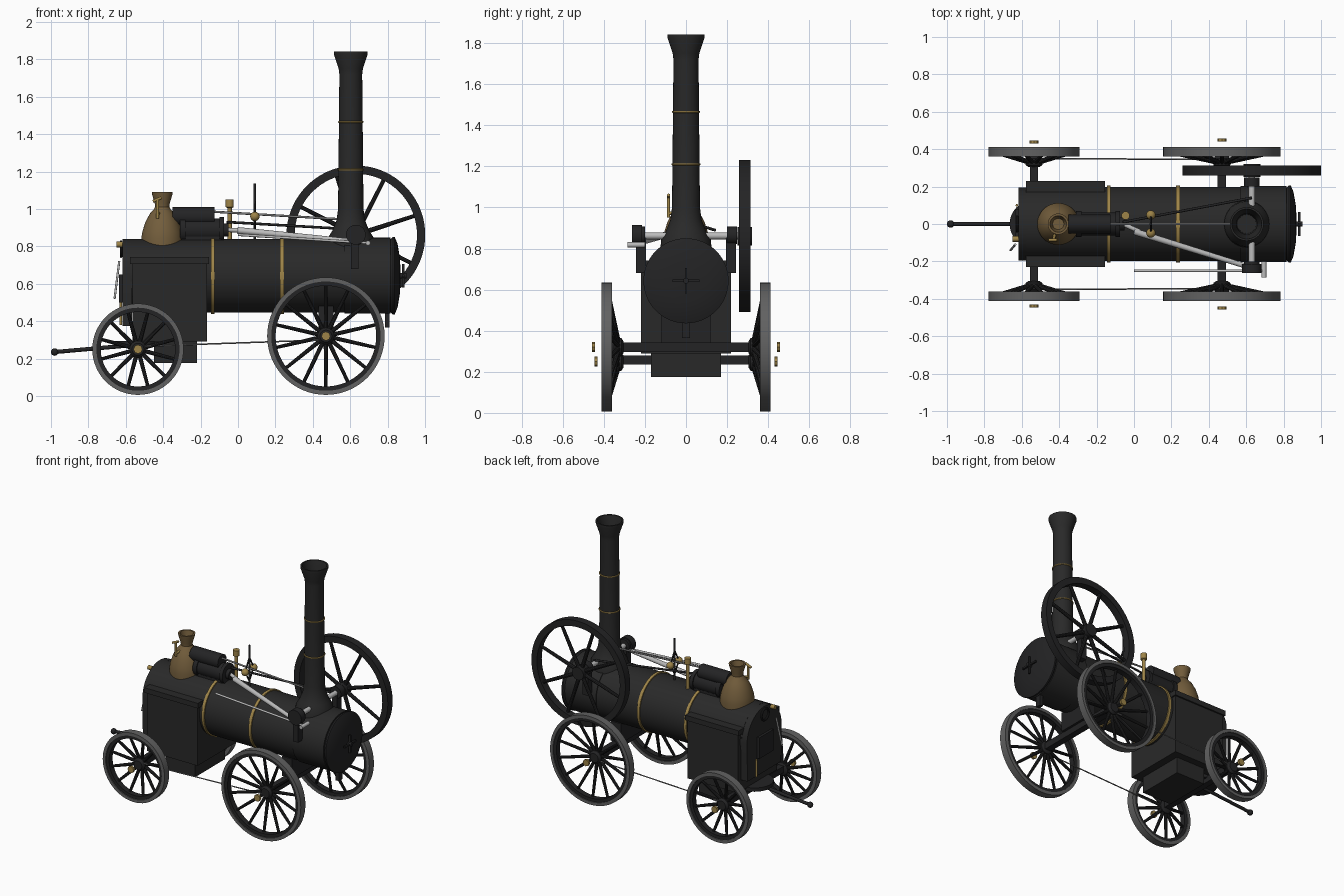
import bpy, bmesh, math
from mathutils import Vector, Matrix

if "Cube" in bpy.data.objects:
    bpy.data.objects.remove(bpy.data.objects["Cube"])


def material(name, rgb):
    m = bpy.data.materials.new(name)
    m.diffuse_color = (*rgb, 1)
    m.use_nodes = True
    m.node_tree.nodes["Principled BSDF"].inputs["Base Color"].default_value = m.diffuse_color
    return m


BLACK = material("black_paint", (0.022, 0.022, 0.022))
DARK = material("dark_iron", (0.017, 0.017, 0.018))
TYRE = material("tyre_steel", (0.12, 0.12, 0.12))
STEEL = material("bright_steel", (0.50, 0.50, 0.50))
ROD = material("grey_rod", (0.20, 0.20, 0.20))
BRASS = material("brass", (0.34, 0.23, 0.065))
BRONZE = material("aged_brass", (0.17, 0.11, 0.045))

X, Y, Z = Vector((1, 0, 0)), Vector((0, 1, 0)), Vector((0, 0, 1))


def spin(bm, profile, origin, axis, seg=40, closed=False, mat=0):
    """Lathe (radius, distance) points about an axis."""
    rot = Vector(axis).to_track_quat('Z', 'Y').to_matrix()
    rings = []
    for r, h in profile:
        rings.append([bm.verts.new(Vector(origin) + rot @ Vector((
            r * math.cos(2 * math.pi * i / seg), r * math.sin(2 * math.pi * i / seg), h)))
            for i in range(seg)])
    pairs = list(zip(rings, rings[1:])) + ([(rings[-1], rings[0])] if closed else [])
    faces = [bm.faces.new((a[i], a[(i + 1) % seg], b[(i + 1) % seg], b[i]))
             for a, b in pairs for i in range(seg)]
    if not closed:
        faces += [bm.faces.new(rings[0][::-1]), bm.faces.new(rings[-1])]
    for f in faces:
        f.material_index = mat


def rod(bm, p, q, r, r2=None, seg=12, mat=0):
    p, q = Vector(p), Vector(q)
    spin(bm, [(r, 0), (r2 or r, (q - p).length)], p, q - p, seg, mat=mat)


def box(bm, lo, hi, mat=0):
    lo, hi = Vector(lo), Vector(hi)
    m = Matrix.Translation((lo + hi) / 2) @ Matrix.Diagonal((*(hi - lo), 1))
    bmesh.ops.create_cube(bm, size=1, matrix=m)


def ball(bm, p, r):
    bmesh.ops.create_uvsphere(bm, u_segments=20, v_segments=12, radius=r,
                              matrix=Matrix.Translation(p))


def ring(bm, p, axis, r, tube, seg=32):
    prof = [(r + tube * math.cos(k * math.pi / 4), tube * math.sin(k * math.pi / 4)) for k in range(8)]
    spin(bm, prof, p, axis, seg, closed=True)


def finish(name, bm, *mats):
    bmesh.ops.recalc_face_normals(bm, faces=bm.faces)
    for f in bm.faces:
        f.smooth = True
    for e in bm.edges:
        e.smooth = e.calc_face_angle(0) < 0.6
    me = bpy.data.meshes.new(name)
    bm.to_mesh(me)
    bm.free()
    for m in mats:
        me.materials.append(m)
    ob = bpy.data.objects.new(name, me)
    bpy.context.collection.objects.link(ob)
    return ob


def part(name, mat, func, *args, **kw):
    bm = bmesh.new()
    func(bm, *args, **kw)
    return finish(name, bm, mat)


# Boiler, smokebox and bands
part("boiler", BLACK, spin, [(0.197, -0.575), (0.197, 0.6)], (0, 0, 0.643), X, seg=64)
part("smokebox", BLACK, spin, [(0.203, 0.57), (0.203, 0.815)], (0, 0, 0.643), X, seg=64)
for i, x in enumerate((-0.135, 0.235)):
    part(f"boiler_band_{i + 1}", BRASS, spin, [(0.195, -0.01), (0.205, -0.01), (0.205, 0.01), (0.195, 0.01)],
         (x, 0, 0.643), X, seg=64, closed=True)
part("smokebox_door", DARK, spin, [(0.19, 0.81), (0.207, 0.828), (0.207, 0.838), (0.17, 0.853), (0.1, 0.865), (0.02, 0.87)],
     (0, 0, 0.643), X, seg=64)
bm = bmesh.new()
rod(bm, (0.86, 0, 0.643), (0.9, 0, 0.643), 0.014)
box(bm, (0.878, -0.065, 0.637), (0.89, 0.065, 0.649))
box(bm, (0.878, -0.006, 0.58), (0.89, 0.006, 0.706))
finish("door_handle", bm, DARK)
part("smokebox_drain", DARK, box, (0.785, -0.02, 0.365), (0.81, 0.02, 0.47))

# Firebox, ledge and ashpan
bm = bmesh.new()
box(bm, (-0.565, -0.22, 0.29), (-0.165, 0.22, 0.71))
box(bm, (-0.578, -0.231, 0.706), (-0.155, 0.231, 0.742))
finish("firebox", bm, BLACK)
part("ashpan", BLACK, box, (-0.45, -0.17, 0.175), (-0.22, 0.17, 0.30))

# Arched back plate with fire door and fittings
bm = bmesh.new()
outline = [(-0.19, 0.375), (0.19, 0.375)] + [
    (0.195 * math.cos(a * math.pi / 24), 0.643 + 0.197 * math.sin(a * math.pi / 24)) for a in range(25)]
face = bm.faces.new([bm.verts.new((-0.618, y, z)) for y, z in outline])
ext = bmesh.ops.extrude_face_region(bm, geom=[face])
bmesh.ops.translate(bm, vec=(0.05, 0, 0), verts=[v for v in ext["geom"] if isinstance(v, bmesh.types.BMVert)])
finish("back_plate", bm, BLACK)
part("fire_door", DARK, box, (-0.635, -0.08, 0.5), (-0.615, 0.08, 0.65))
part("back_handle", DARK, ring, (-0.625, 0.0, 0.785), X, 0.04, 0.007)
part("regulator_lever", STEEL, rod, (-0.635, -0.11, 0.72), (-0.66, -0.14, 0.52), 0.006)
bm = bmesh.new()
rod(bm, (-0.626, 0.1, 0.38), (-0.626, 0.1, 0.5), 0.007)
rod(bm, (-0.618, -0.08, 0.81), (-0.65, -0.08, 0.81), 0.015)
finish("back_fittings", bm, BRASS)

# Chimney, hollow at the top, with bands
part("chimney", BLACK, spin,
     [(0.125, 0.80), (0.12, 0.85), (0.098, 0.885), (0.076, 0.94), (0.068, 1.0), (0.066, 1.2), (0.061, 1.72),
      (0.065, 1.75), (0.09, 1.825), (0.09, 1.842), (0.08, 1.842), (0.055, 1.74), (0.05, 1.4)], (0.603, 0, 0), Z, seg=48)
for i, (z, r) in enumerate(((1.21, 0.066), (1.465, 0.064))):
    part(f"chimney_band_{i + 1}", BRASS, ring, (0.603, 0, z), Z, r, 0.005, seg=48)

# Steam dome and its safety lever
part("steam_dome", BRONZE, spin,
     [(0.112, 0.80), (0.112, 0.845), (0.106, 0.88), (0.09, 0.93), (0.066, 0.975), (0.045, 0.998), (0.038, 1.01),
      (0.04, 1.03), (0.055, 1.08), (0.056, 1.09), (0.044, 1.09), (0.03, 1.03)], (-0.405, 0, 0), Z, seg=48)
bm = bmesh.new()
rod(bm, (-0.43, -0.085, 0.95), (-0.43, -0.085, 1.05), 0.008)
rod(bm, (-0.455, -0.085, 1.04), (-0.41, -0.085, 1.06), 0.008)
rod(bm, (-0.43, -0.085, 0.97), (-0.42, -0.04, 0.98), 0.008)
finish("safety_lever", bm, BRASS)

# Cylinder and valve chest
part("cylinder", DARK, spin, [(0.07, -0.31), (0.07, -0.28), (0.062, -0.28), (0.062, -0.10), (0.07, -0.10),
                              (0.07, -0.075), (0.035, -0.075), (0.035, -0.05)], (0, 0, 0.888), X)
part("valve_chest", DARK, spin, [(0.05, -0.35), (0.05, -0.125)], (0, 0, 0.96), X)
part("cylinder_saddle", DARK, box, (-0.30, -0.05, 0.81), (-0.09, 0.05, 0.88))

# Motion rods
part("piston_rod", STEEL, rod, (-0.06, 0, 0.888), (0.03, -0.04, 0.885), 0.012)
part("connecting_rod", STEEL, rod, (0.0, -0.04, 0.885), (0.63, -0.235, 0.825), 0.018, 0.013)
bm = bmesh.new()
rod(bm, (0.0, -0.25, 0.862), (0.7, -0.25, 0.818), 0.007)
rod(bm, (0.695, -0.285, 0.818), (0.695, -0.20, 0.818), 0.013)
finish("side_rod", bm, STEEL)
part("valve_rod", ROD, rod, (-0.13, 0, 0.985), (0.55, 0, 0.945), 0.006)
part("eccentric_rod", DARK, rod, (-0.06, 0.01, 0.93), (0.63, 0.14, 0.89), 0.007)

# Crankshaft, bearings and crank disc
part("crankshaft", STEEL, rod, (0.63, -0.25, 0.862), (0.63, 0.32, 0.862), 0.017, seg=20)
for s, side in ((-1, "front"), (1, "back")):
    bm = bmesh.new()
    ys = sorted((s * 0.195, s * 0.243))
    box(bm, (0.605, ys[0], 0.68), (0.645, ys[1], 0.86))
    rod(bm, (0.63, s * 0.2, 0.865), (0.63, s * 0.248, 0.865), 0.042, seg=24)
    finish(f"shaft_bearing_{side}", bm, DARK)
part("crank_disc", DARK, rod, (0.63, -0.262, 0.862), (0.63, -0.215, 0.862), 0.053, seg=32)

# Flywheel
bm = bmesh.new()
C = Vector((0.63, 0.286, 0.861))
spin(bm, [(0.327, -0.027), (0.371, -0.027), (0.371, 0.027), (0.327, 0.027)], C, Y, 72, closed=True)
spin(bm, [(0.045, -0.035), (0.045, 0.035)], C, Y, 28)
for k in range(8):
    a = (k + 0.4) * math.pi / 4
    d = Vector((math.cos(a), 0, math.sin(a)))
    rod(bm, C + d * 0.03, C + d * 0.335, 0.014, 0.011, 10)
finish("flywheel", bm, DARK)


# Road wheels: steel tyre, dark rim, dished spokes and hub, with axle cap
def road_wheel(name, x, s, radius, spokes, cap_y):
    bm = bmesh.new()
    c = Vector((x, 0, radius + 0.006))
    out = Vector((0, s, 0))
    spin(bm, [(radius - 0.022, 0.36), (radius, 0.36), (radius, 0.412), (radius - 0.022, 0.412)], c, out, 64, True, 1)
    spin(bm, [(radius - 0.045, 0.365), (radius - 0.02, 0.365), (radius - 0.02, 0.405), (radius - 0.045, 0.405)],
         c, out, 64, True)
    spin(bm, [(0.03, 0.305), (0.045, 0.315), (0.045, 0.35), (0.032, 0.365)], c, out, 28)
    for k in range(spokes):
        a = (k + 0.5) * 2 * math.pi / spokes
        d = Vector((math.cos(a), 0, math.sin(a)))
        rod(bm, c + d * 0.03 + out * 0.33, c + d * (radius - 0.035) + out * 0.38, 0.012, 0.009, 10)
    finish(name, bm, DARK, TYRE)
    part(name + "_cap", BRASS, spin, [(0.024, cap_y), (0.024, cap_y + 0.016)], c, out, 8)


for s, side in ((-1, "near"), (1, "far")):
    road_wheel(f"large_wheel_{side}", 0.47, s, 0.314, 14, 0.442)
    road_wheel(f"small_wheel_{side}", -0.535, s, 0.244, 12, 0.43)
    # Steering tie between the hubs
    part(f"tie_rod_{side}", ROD, rod, (-0.535, s * 0.35, 0.265), (0.47, s * 0.345, 0.30), 0.004, seg=8)

# Axles, bolster and turntable
part("large_axle", DARK, box, (0.447, -0.32, 0.297), (0.493, 0.32, 0.343))
part("small_axle", DARK, box, (-0.557, -0.32, 0.235), (-0.513, 0.32, 0.28))
part("axle_bolster", DARK, box, (0.43, -0.12, 0.34), (0.51, 0.12, 0.48))
part("turntable", DARK, spin, [(0.125, 0.268), (0.125, 0.295)], (-0.54, 0, 0), Z)

# Tow bar
bm = bmesh.new()
rod(bm, (-0.56, 0, 0.272), (-0.98, 0, 0.235), 0.011)
ball(bm, (-0.98, 0, 0.235), 0.02)
finish("tow_bar", bm, DARK)

# Brass whistle post and governor
part("whistle", BRASS, spin, [(0.012, 0.82), (0.012, 1.005), (0.022, 1.01), (0.022, 1.05)], (-0.045, 0.045, 0), Z, seg=16)
bm = bmesh.new()
rod(bm, (0.09, 0, 0.83), (0.09, 0, 1.135), 0.007)
for s in (-1, 1):
    rod(bm, (0.09, 0, 1.05), (0.09, s * 0.048, 0.96), 0.005)
    rod(bm, (0.09, 0, 0.88), (0.09, s * 0.048, 0.96), 0.005)
finish("governor_spindle", bm, DARK)
bm = bmesh.new()
for s in (-1, 1):
    ball(bm, (0.09, s * 0.048, 0.96), 0.025)
finish("governor_balls", bm, BRASS)
